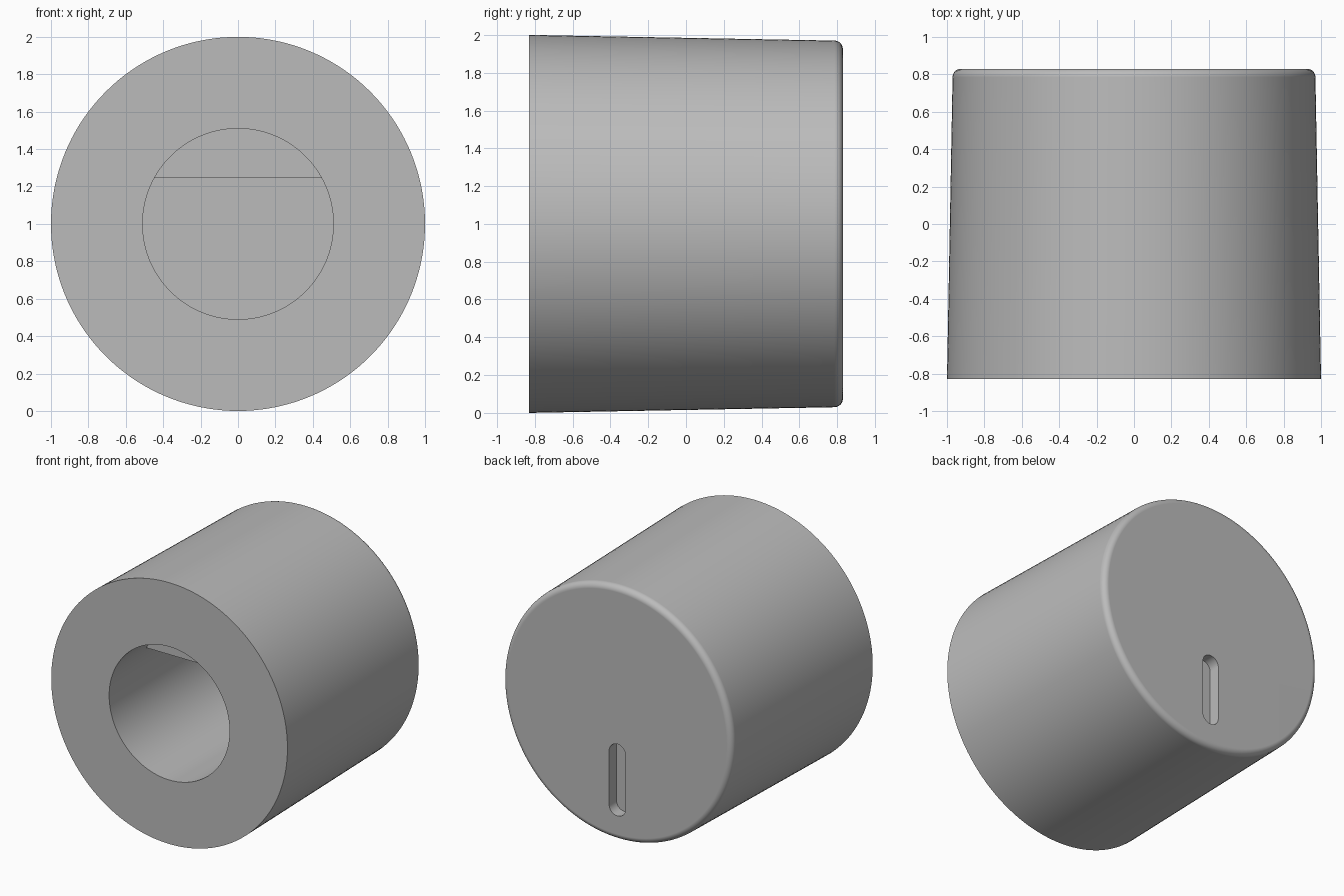
import bpy
import bmesh
from math import sin, cos, pi, radians

cube = bpy.data.objects.get("Cube")
if cube:
    bpy.data.objects.remove(cube, do_unlink=True)

SEGMENTS = 144
AXIS_Z = 1.0
FRONT, BACK = -0.83, 0.83

grey = bpy.data.materials.new("plain grey")
grey.use_nodes = True
grey.diffuse_color = (0.5, 0.5, 0.5, 1)
grey.node_tree.nodes["Principled BSDF"].inputs["Base Color"].default_value = (0.5, 0.5, 0.5, 1)


def ring(radius, count=SEGMENTS):
    return [(radius * cos(2 * pi * i / count), AXIS_Z + radius * sin(2 * pi * i / count))
            for i in range(count)]


def loft(name, sections):
    """Solid through (y, outline) sections, capped at both ends."""
    bm = bmesh.new()
    loops = [[bm.verts.new((x, y, z)) for x, z in outline] for y, outline in sections]
    for a, b in zip(loops, loops[1:]):
        for i in range(len(a)):
            j = (i + 1) % len(a)
            bm.faces.new((a[i], a[j], b[j], b[i]))
    bm.faces.new(loops[0])
    bm.faces.new(loops[-1])
    bmesh.ops.recalc_face_normals(bm, faces=bm.faces)
    mesh = bpy.data.meshes.new(name)
    bm.to_mesh(mesh)
    bm.free()
    mesh.materials.append(grey)
    obj = bpy.data.objects.new(name, mesh)
    bpy.context.collection.objects.link(obj)
    return obj


def cut(target, cutter):
    """Subtract the cutter for good and remove it."""
    cutter.hide_render = True
    mod = target.modifiers.new("cut", 'BOOLEAN')
    mod.operation, mod.solver, mod.object = 'DIFFERENCE', 'EXACT', cutter
    bpy.context.view_layer.objects.active = target
    bpy.ops.object.modifier_apply(modifier=mod.name)
    bpy.data.objects.remove(cutter, do_unlink=True)


# Knob body: slight draft, rounded rim at the back
fillet, back_radius = 0.045, 0.97
sections = [(FRONT, ring(1.0))]
for k in range(9):
    a = pi / 2 * k / 8
    sections.append((BACK - fillet + fillet * sin(a),
                     ring(back_radius - fillet + fillet * cos(a))))
knob = loft("knob_body", sections)

# Shaft bore: round mouth, then a flat along the top of the deeper part
bore = loft("bore_cutter", [(FRONT - 0.1, ring(0.51)), (FRONT + 1.36, ring(0.51))])
flat_z = AXIS_Z + 0.245
flat_outline = [(-0.7, flat_z), (0.7, flat_z), (0.7, 1.8), (-0.7, 1.8)]
cut(bore, loft("shaft_flat", [(FRONT + 0.36, flat_outline), (BACK, flat_outline)]))
cut(knob, bore)

# Pointer slot: shallow round-ended groove in the back face
half_width, half_length, slot_z = 0.07, 0.275, 0.49
straight = half_length - half_width
slot_outline = []
for end in (1, -1):
    for k in range(17):
        a = pi * k / 16
        slot_outline.append((end * half_width * cos(a),
                             slot_z + end * (straight + half_width * sin(a))))
cut(knob, loft("slot_cutter", [(BACK - 0.088, slot_outline), (BACK + 0.1, slot_outline)]))

# Smooth round walls, crisp edges
bpy.ops.object.select_all(action='DESELECT')
knob.select_set(True)
bpy.context.view_layer.objects.active = knob
bpy.ops.object.shade_smooth_by_angle(angle=radians(30))
weighted = knob.modifiers.new("weighted normals", 'WEIGHTED_NORMAL')
weighted.keep_sharp = True
